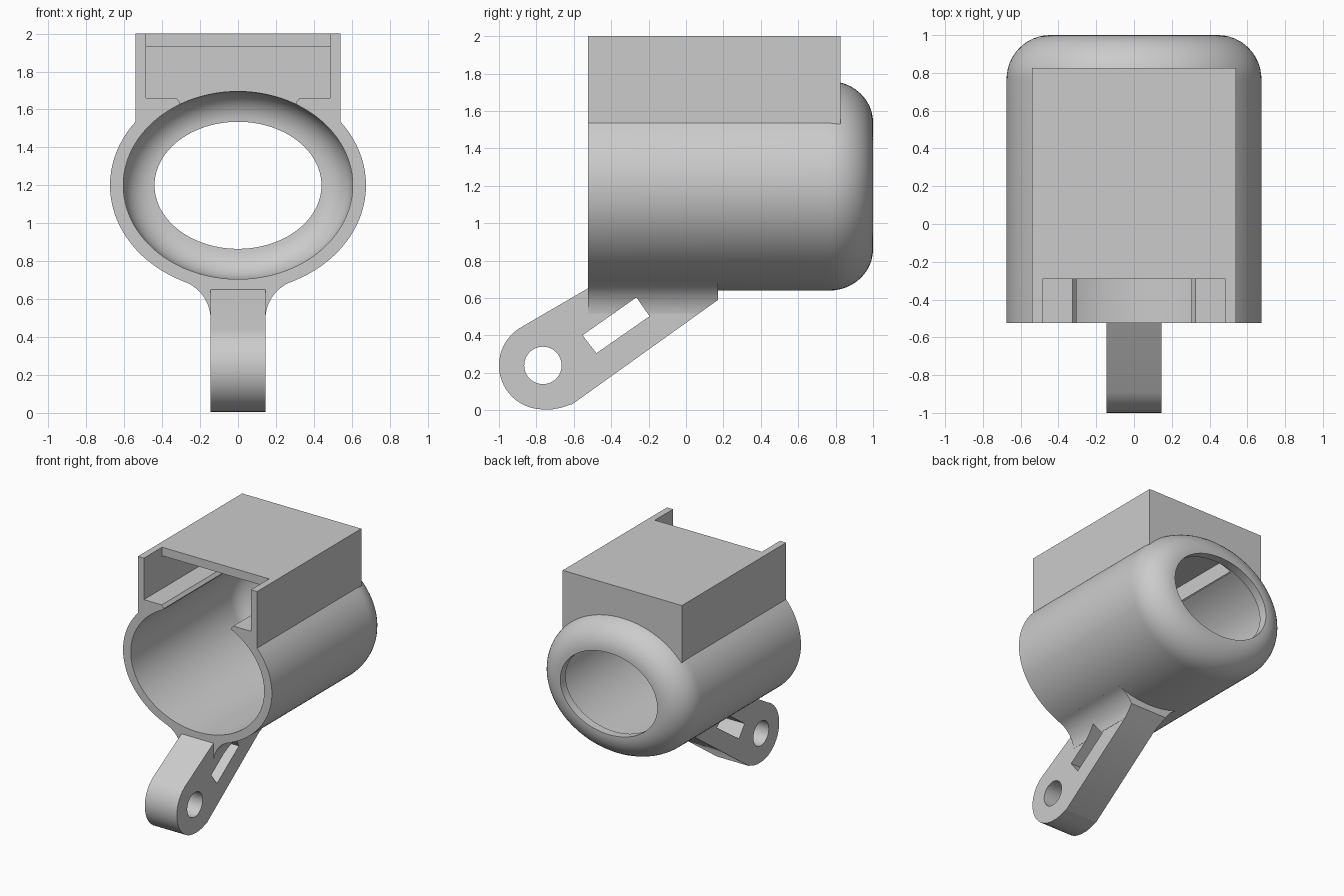
import bpy, bmesh
from math import sin, cos, pi, radians

cube = bpy.data.objects.get("Cube")
if cube:
    bpy.data.objects.remove(cube)

grey = bpy.data.materials.new("plain grey")
grey.use_nodes = True
COLOUR = (0.6, 0.6, 0.6, 1)
grey.diffuse_color = COLOUR
grey.node_tree.nodes["Principled BSDF"].inputs["Base Color"].default_value = COLOUR


def loft(name, rings):
    """Closed solid through rings of points."""
    bm = bmesh.new()
    loops = [[bm.verts.new(p) for p in ring] for ring in rings]
    n = len(loops[0])
    for a, b in zip(loops, loops[1:]):
        for i in range(n):
            j = (i + 1) % n
            bm.faces.new((a[i], a[j], b[j], b[i]))
    bm.faces.new(loops[0][::-1])
    bm.faces.new(loops[-1])
    bmesh.ops.recalc_face_normals(bm, faces=bm.faces)
    mesh = bpy.data.meshes.new(name)
    bm.to_mesh(mesh)
    bm.free()
    mesh.materials.append(grey)
    ob = bpy.data.objects.new(name, mesh)
    bpy.context.collection.objects.link(ob)
    return ob


def prism_x(name, half, yz):
    return loft(name, [[(x, y, z) for y, z in yz] for x in (-half, half)])


def prism_y(name, y0, y1, xz):
    return loft(name, [[(x, y, z) for x, z in xz] for y in (y0, y1)])


def rect(a0, a1, b0, b1):
    return [(a0, b0), (a1, b0), (a1, b1), (a0, b1)]


def ellipse(y, rx, rz, n=96):
    return [(rx * cos(2 * pi * i / n), y, 1.2 + rz * sin(2 * pi * i / n)) for i in range(n)]


def combine(target, other, operation):
    """Apply a boolean and discard the helper."""
    mod = target.modifiers.new("combine", 'BOOLEAN')
    mod.operation, mod.solver, mod.object = operation, 'EXACT', other
    graph = bpy.context.evaluated_depsgraph_get()
    mesh = bpy.data.meshes.new_from_object(target.evaluated_get(graph))
    target.modifiers.clear()
    target.data = mesh
    bpy.data.objects.remove(other)


FRONT, BEND = -0.525, 0.765
quarter = [radians(90 * i / 12) for i in range(13)]

# Oval barrel with a rounded back
body = loft("clamp_body", [ellipse(-0.6, 0.675, 0.56)] + [
    ellipse(BEND + 0.235 * sin(t), 0.675 - 0.23 * (1 - cos(t)), 0.56 - 0.22 * (1 - cos(t)))
    for t in quarter])

# Box housing on top
combine(body, prism_y("housing", -0.65, 0.825, rect(-0.54, 0.54, 1.53, 2.0)), 'UNION')

# Flared web under the barrel
r, cx, cz = 0.209, 0.354, 0.495
flare = [(0.1, 0.5)] + [(cx - r * cos(radians(a)), cz + r * sin(radians(a)))
                        for a in range(6, 73, 6)] + [(0.27, 0.715)]
combine(body, prism_y("web", -0.62, 0.17, flare + [(0, 0.68)] + [(-x, z) for x, z in reversed(flare)]), 'UNION')

# Trim barrel, housing and web to one flat front
combine(body, prism_y("front_trim", -0.9, FRONT, rect(-1, 1, 0.1, 2.3)), 'DIFFERENCE')

# Barrel bore, rounded inside, with the smaller rear opening
combine(body, loft("bore", [ellipse(-0.7, 0.605, 0.495)] + [
    ellipse(BEND + 0.165 * sin(t), 0.605 - 0.165 * (1 - cos(t)), 0.495 - 0.16 * (1 - cos(t)))
    for t in quarter] + [ellipse(1.1, 0.44, 0.335)]), 'DIFFERENCE')

# Housing cavity with a notch in the front of its roof
combine(body, prism_x("cavity", 0.485, [(-0.72, 1.66), (0.76, 1.66), (0.76, 1.93),
                                        (-0.29, 1.93), (-0.29, 2.1), (-0.72, 2.1)]), 'DIFFERENCE')

# Opening between cavity and bore
combine(body, prism_y("opening", -0.74, 0.757, [(-0.305, 1.5), (0.305, 1.5), (0.305, 1.635),
                                                (0.34, 1.68), (-0.34, 1.68), (-0.305, 1.635)]), 'DIFFERENCE')

# Arm with a rounded end, reaching up into the web
C, R = (-0.765, 0.24), 0.235
arc = [radians(122 + 146 * i / 24) for i in range(25)]
arm_side = [(C[0] + R * cos(t), C[1] + R * sin(t)) for t in arc]
arm_side += [(-0.72, 0.004), (-0.67, 0.013), (-0.62, 0.03), (-0.5, 0.05),
             (0.16, 0.4), (0.16, 0.672), (-0.49, 0.672)]
combine(body, prism_x("arm", 0.145, arm_side), 'UNION')

# Sloping underside shared by arm and web
combine(body, prism_x("underside_trim", 0.6, [(-0.68, -0.019), (0.2, 0.611), (0.2, -0.3), (-0.68, -0.3)]),
        'DIFFERENCE')

# Bolt hole and slanted slot through the arm
combine(body, prism_x("bolt_hole", 0.5, [(C[0] + 0.1 * cos(pi * i / 24), C[1] + 0.1 * sin(pi * i / 24))
                                         for i in range(48)]), 'DIFFERENCE')
combine(body, prism_x("slot", 0.5, [(-0.553, 0.401), (-0.479, 0.305),
                                    (-0.195, 0.503), (-0.265, 0.604)]), 'DIFFERENCE')

# Smooth curves, crisp edges
bpy.ops.object.select_all(action='DESELECT')
body.select_set(True)
bpy.context.view_layer.objects.active = body
bpy.ops.object.shade_smooth_by_angle(angle=radians(30))
